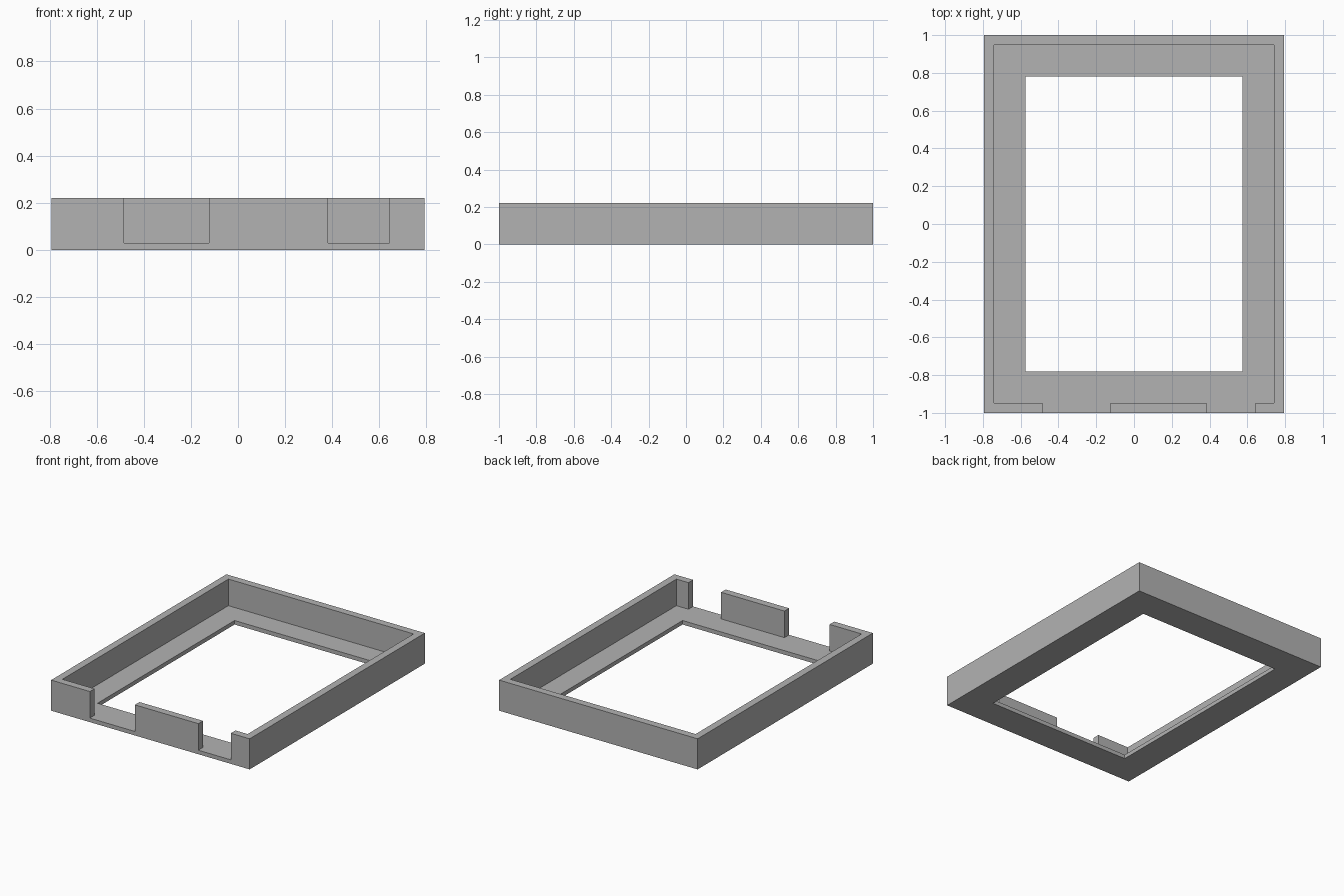
import bpy

if "Cube" in bpy.data.objects:
    bpy.data.objects.remove(bpy.data.objects["Cube"], do_unlink=True)

HALF_X, HALF_Y, HEIGHT = 0.793, 1.0, 0.221
WALL, FLOOR = 0.053, 0.029
OPEN_X, OPEN_Y = 0.575, 0.782
NOTCHES = [(-0.484, -0.124), (0.383, 0.643)]


def box(name, low, high):
    """Axis-aligned box between two corners."""
    centre = [(a + b) / 2 for a, b in zip(low, high)]
    bpy.ops.mesh.primitive_cube_add(size=1, location=centre)
    obj = bpy.context.object
    obj.name = name
    obj.scale = [b - a for a, b in zip(low, high)]
    bpy.ops.object.transform_apply(location=True, rotation=False, scale=True)
    return obj


def cut(target, low, high):
    """Remove a box-shaped volume from the target."""
    cutter = box("cutter", low, high)
    cutter.hide_render = True
    mod = target.modifiers.new("cut", 'BOOLEAN')
    mod.operation, mod.solver, mod.object = 'DIFFERENCE', 'EXACT', cutter
    bpy.context.view_layer.objects.active = target
    bpy.ops.object.modifier_apply(modifier=mod.name)
    bpy.data.objects.remove(cutter, do_unlink=True)


# Plain grey material
grey = bpy.data.materials.new("plain grey")
grey.use_nodes = True
colour = (0.45, 0.45, 0.45, 1)
grey.diffuse_color = colour
grey.node_tree.nodes["Principled BSDF"].inputs["Base Color"].default_value = colour

# Tray body, hollowed above a thin floor
tray = box("tray_frame", (-HALF_X, -HALF_Y, 0), (HALF_X, HALF_Y, HEIGHT))
inner_x, inner_y = HALF_X - WALL, HALF_Y - WALL
cut(tray, (-inner_x, -inner_y, FLOOR), (inner_x, inner_y, 1))

# Large window through the floor
cut(tray, (-OPEN_X, -OPEN_Y, -1), (OPEN_X, OPEN_Y, 1))

# Two notches in the front wall, down to the floor
for left, right in NOTCHES:
    cut(tray, (left, -HALF_Y - WALL, FLOOR), (right, -inner_y + WALL, 1))

tray.data.materials.clear()
tray.data.materials.append(grey)
